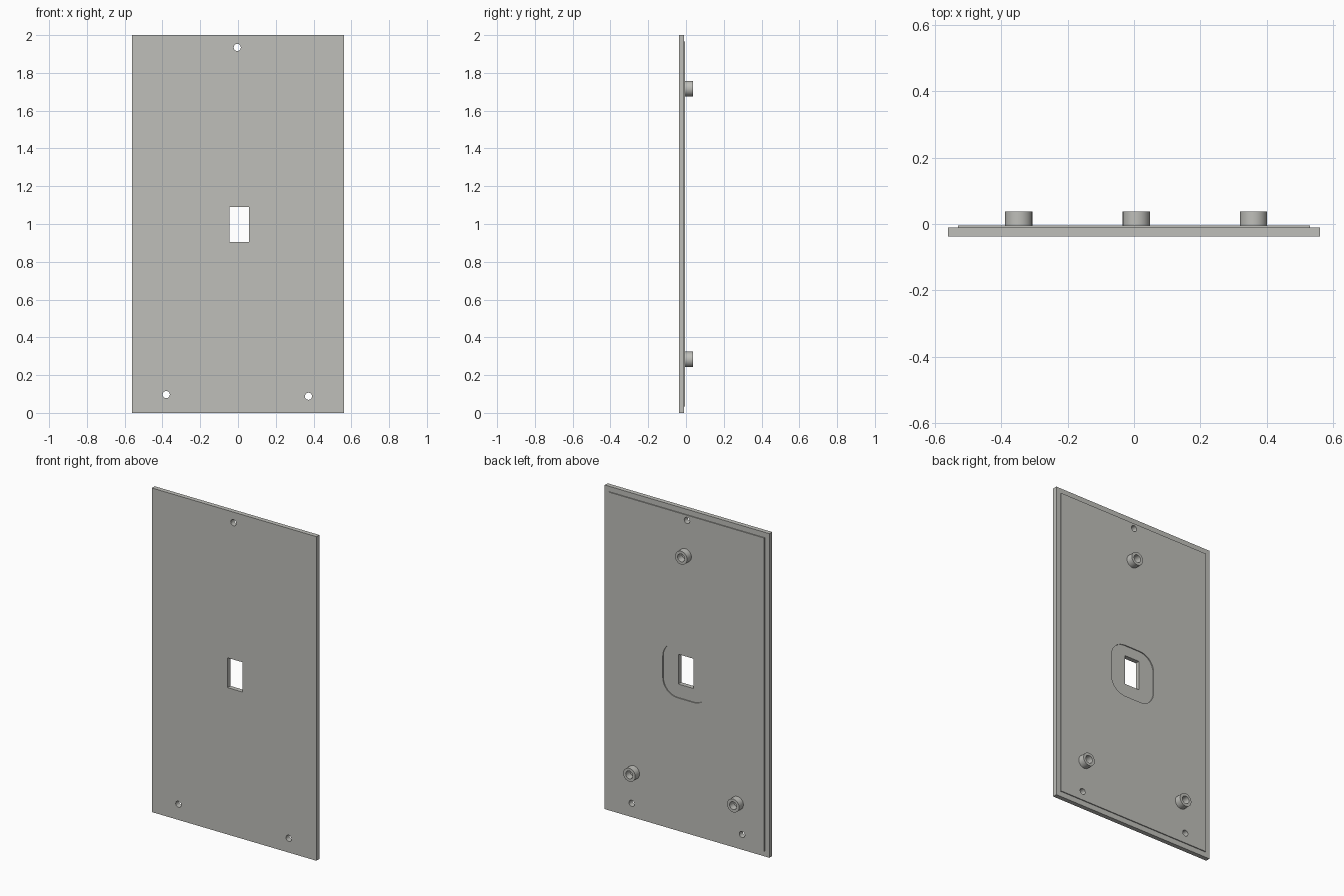
import bpy, bmesh, math
from mathutils import Matrix

if "Cube" in bpy.data.objects:
    bpy.data.objects.remove(bpy.data.objects["Cube"])

grey = bpy.data.materials.new("light warm grey")
grey.diffuse_color = (0.52, 0.52, 0.49, 1)
grey.use_nodes = True
grey.node_tree.nodes["Principled BSDF"].inputs["Base Color"].default_value = grey.diffuse_color

FRONT, STEP, BACK, TIP = -0.038, -0.010, -0.004, 0.038
SLOT = (0.007, 0.998)


def prism(name, outline, y0, y1, hole=None):
    """Extrude an (x, z) outline from y0 to y1; a matching inner outline makes a tube."""
    bm = bmesh.new()
    rings = [[bm.verts.new((x, y, z)) for x, z in pts]
             for pts in ([outline] if hole is None else [outline, hole]) for y in (y0, y1)]
    n = len(outline)

    def bridge(a, b):
        for i in range(n):
            j = (i + 1) % n
            bm.faces.new((a[i], a[j], b[j], b[i]))

    bridge(rings[0], rings[1])
    if hole is None:
        bm.faces.new(rings[0])
        bm.faces.new(rings[1])
    else:
        bridge(rings[2], rings[3])
        bridge(rings[0], rings[2])
        bridge(rings[1], rings[3])
    bmesh.ops.recalc_face_normals(bm, faces=bm.faces)
    mesh = bpy.data.meshes.new(name)
    bm.to_mesh(mesh)
    bm.free()
    mesh.materials.append(grey)
    obj = bpy.data.objects.new(name, mesh)
    bpy.context.collection.objects.link(obj)
    return obj


def circle(cx, cz, r, n):
    return [(cx + r * math.cos(2 * math.pi * i / n), cz + r * math.sin(2 * math.pi * i / n))
            for i in range(n)]


def rect(x0, x1, z0, z1):
    return [(x0, z0), (x1, z0), (x1, z1), (x0, z1)]


def rounded(cx, cz, hx, hz, r, steps=8):
    pts = []
    for q, (sx, sz) in enumerate(((1, 1), (-1, 1), (-1, -1), (1, -1))):
        for i in range(steps + 1):
            a = math.pi / 2 * (q + i / steps)
            pts.append((cx + sx * (hx - r) + r * math.cos(a),
                        cz + sz * (hz - r) + r * math.sin(a)))
    return pts


def smooth(obj):
    bpy.ops.object.select_all(action='DESELECT')
    obj.select_set(True)
    bpy.context.view_layer.objects.active = obj
    bpy.ops.object.shade_smooth_by_angle(angle=math.radians(35))


def cut(obj, cutters):
    bpy.context.view_layer.objects.active = obj
    for c in cutters:
        m = obj.modifiers.new("cut", 'BOOLEAN')
        m.operation, m.solver, m.object = 'DIFFERENCE', 'EXACT', c
        bpy.ops.object.modifier_apply(modifier=m.name)
    smooth(obj)


# Wall plate and the slightly smaller raised panel on its back
plate = prism("wall_plate", rect(-0.562, 0.562, 0, 2), FRONT, STEP)
panel = prism("back_panel", rect(-0.531, 0.531, 0.033, 1.967), STEP, BACK)

# Cutters: three screw holes, the switch slot, and the rounded recess around it
holes = [prism("hole_cutter", circle(x, z, 0.019, 20), -0.2, 0.2)
         for x, z in ((-0.004, 1.935), (-0.38, 0.097), (0.373, 0.088))]
slot = prism("slot_cutter", rect(SLOT[0] - 0.052, SLOT[0] + 0.052,
                                 SLOT[1] - 0.092, SLOT[1] + 0.092), -0.2, 0.2)
recess = prism("recess_cutter", rounded(SLOT[0], 0.988, 0.155, 0.165, 0.1), -0.2, 0.2)
cut(plate, holes + [slot])
cut(panel, holes + [recess])
for c in holes + [slot, recess]:
    bpy.data.objects.remove(c)

# Hollow mounting bosses on the back
for x, z in ((0.007, 1.717), (-0.348, 0.283), (0.361, 0.283)):
    smooth(prism("mounting_boss", circle(x, z, 0.041, 32), BACK - 0.002, TIP,
                 circle(x, z, 0.024, 32)))
